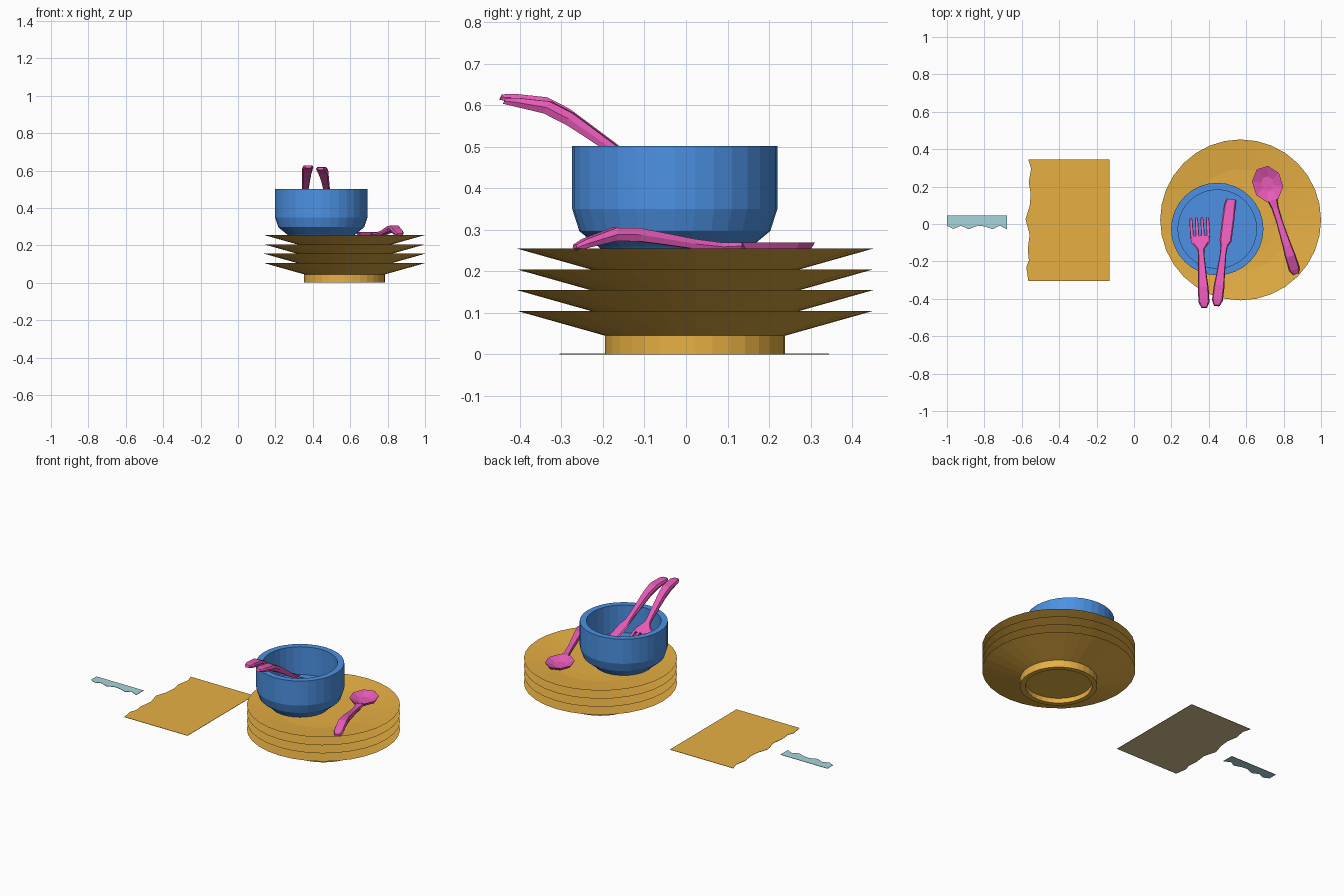
import bpy, bmesh, math
from mathutils import Matrix, Vector

if "Cube" in bpy.data.objects:
    bpy.data.objects.remove(bpy.data.objects["Cube"])


def material(name, rgb):
    m = bpy.data.materials.new(name)
    m.diffuse_color = (*rgb, 1)
    m.use_nodes = True
    m.node_tree.nodes["Principled BSDF"].inputs["Base Color"].default_value = m.diffuse_color
    return m


OCHRE = material("ochre", (0.81, 0.44, 0.058))
CREAM = material("cream", (0.66, 0.53, 0.28))
BLUE = material("blue", (0.072, 0.285, 0.77))
PINK = material("pink", (0.85, 0.11, 0.51))
TEAL = material("pale_teal", (0.39, 0.66, 0.71))


def finish(name, bm, mats, matrix=None):
    bmesh.ops.recalc_face_normals(bm, faces=bm.faces)
    if matrix:
        bm.transform(matrix)
    me = bpy.data.meshes.new(name)
    bm.to_mesh(me)
    bm.free()
    for m in mats:
        me.materials.append(m)
    ob = bpy.data.objects.new(name, me)
    bpy.context.collection.objects.link(ob)
    return ob


def skin(bm, rings):
    """Join a list of point rings into a capped tube."""
    vs = [[bm.verts.new(p) for p in r] for r in rings]
    n = len(vs[0])
    for a, b in zip(vs, vs[1:]):
        for i in range(n):
            j = (i + 1) % n
            bm.faces.new((a[i], a[j], b[j], b[i]))
    bm.faces.new(vs[0][::-1])
    bm.faces.new(vs[-1])


def lathe(name, profile, loc, mat, n=32):
    """Profile of (radius, z) from lower centre cap round to upper cap."""
    bm = bmesh.new()
    skin(bm, [[(r * math.cos(2 * math.pi * i / n), r * math.sin(2 * math.pi * i / n), z)
               for i in range(n)] for r, z in profile])
    return finish(name, bm, [mat], Matrix.Translation(Vector(loc)))


def bar(bm, sections):
    """Loft six-sided sections (x, y, z, half width, thickness)."""
    rings = []
    for x, y, z, w, t in sections:
        h, c = t / 2, w * 0.8
        rings.append([(x - w, y, z), (x - c, y, z - h), (x + c, y, z - h),
                      (x + w, y, z), (x + c, y, z + h), (x - c, y, z + h)])
    skin(bm, rings)


def place(x, y, z, tilt, turn):
    return (Matrix.Translation((x, y, z)) @ Matrix.Rotation(math.radians(turn), 4, 'Z')
            @ Matrix.Rotation(math.radians(-tilt), 4, 'X'))


# Stack of four plates, each with a foot ring
plate = [(0.187, 0.03), (0.187, 0), (0.217, 0), (0.217, 0.045), (0.43, 0.105),
         (0.27, 0.088), (0.2, 0.086)]
for k in range(4):
    lathe(f"plate_{k + 1}", plate, (0.57, 0.022, 0.05 * k), OCHRE)

# Bowl with a flat floor
lathe("bowl", [(0.165, 0.24), (0.185, 0.26), (0.23, 0.297), (0.247, 0.35),
               (0.247, 0.502), (0.21, 0.502), (0.21, 0.33)], (0.445, -0.027, 0), BLUE)

# Arched handle shared by the cutlery, running along +y
handle = [(0, 0, 0.002, 0.016, 0.014), (0, 0.025, 0.012, 0.029, 0.022),
          (0, 0.1, 0.034, 0.029, 0.032), (0, 0.16, 0.033, 0.024, 0.032),
          (0, 0.22, 0.024, 0.021, 0.028), (0, 0.3, 0.011, 0.017, 0.024)]

# Fork
bm = bmesh.new()
bar(bm, handle + [(0, 0.345, 0.003, 0.018, 0.018), (0, 0.385, 0, 0.048, 0.014),
                  (0, 0.425, 0, 0.054, 0.014)])
for i in range(4):
    x = (i - 1.5) * 0.0295
    bar(bm, [(x, 0.42, 0, 0.0095, 0.014), (x, 0.51, 0, 0.0085, 0.012),
             (x, 0.535, 0.002, 0.006, 0.008)])
finish("fork", bm, [PINK], place(0.376, -0.447, 0.618, 26, 3.3))

# Knife
bm = bmesh.new()
bar(bm, handle + [(0, 0.355, 0.003, 0.019, 0.018), (0.004, 0.39, 0, 0.032, 0.014),
                  (0.004, 0.52, 0, 0.033, 0.012), (0.004, 0.6, 0.003, 0.03, 0.01),
                  (0.008, 0.634, 0.008, 0.026, 0.008)])
finish("knife", bm, [PINK], place(0.442, -0.437, 0.608, 26, -7.1))

# Spoon
bm = bmesh.new()
bar(bm, handle + [(0, 0.37, 0.004, 0.018, 0.02), (0, 0.415, 0.006, 0.026, 0.016)])
skin(bm, [[(0.082 * s * math.cos(a), 0.505 + 0.1 * s * math.sin(a), z)
           for a in [math.pi * (2 * i + 1) / 8 for i in range(8)]]
          for s, z in [(0.45, -0.016), (0.9, 0.0), (1, 0.015), (0.96, 0.015), (0.42, -0.004)]])
finish("spoon", bm, [PINK], place(0.866, -0.268, 0.255, 0, 17.5))


def sheet(name, points, mats):
    """Thin sheet; a second material goes on the underside."""
    bm = bmesh.new()
    skin(bm, [[(x, y, z) for x, y in points] for z in (0, 0.002)])
    bm.normal_update()
    for f in bm.faces:
        if len(f.verts) > 4 and f.calc_center_median().z < 0.001:
            f.material_index = len(mats) - 1
    finish(name, bm, mats)


# Paper sheet with a torn left edge
sheet("torn_sheet", [(-0.132, -0.305), (-0.132, 0.345), (-0.565, 0.345), (-0.55, 0.295),
                     (-0.563, 0.225), (-0.552, 0.16), (-0.558, 0.095), (-0.58, 0.025),
                     (-0.558, -0.055), (-0.568, -0.135), (-0.562, -0.195),
                     (-0.576, -0.23), (-0.565, -0.305)], [OCHRE, CREAM])

# Torn scrap
sheet("torn_scrap", [(-1, 0.045), (-1, -0.009), (-0.965, -0.026), (-0.925, -0.009),
                     (-0.885, -0.028), (-0.835, -0.009), (-0.8, -0.013), (-0.755, -0.028),
                     (-0.718, -0.009), (-0.678, -0.028), (-0.678, 0.045)], [TEAL])
